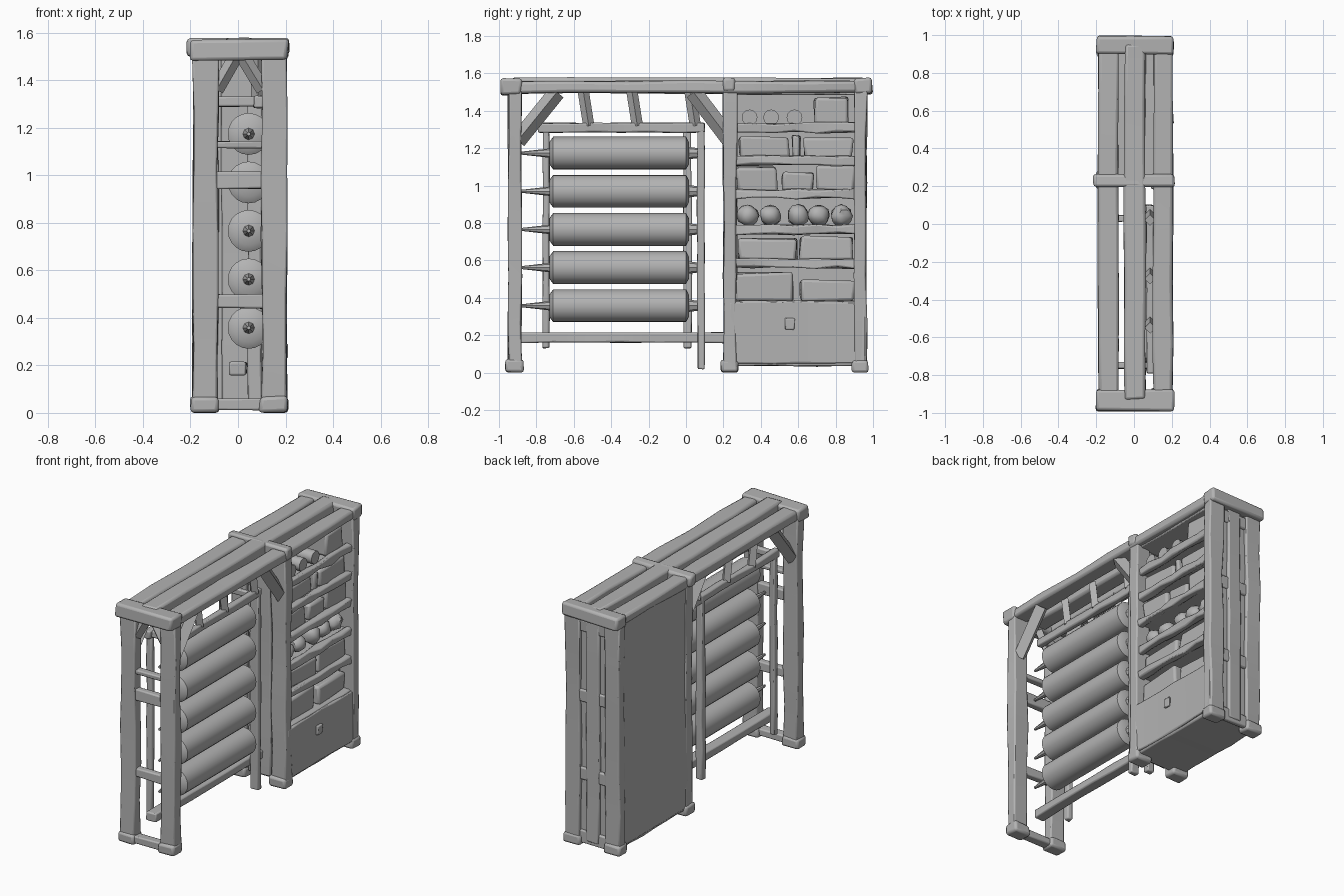
import bpy, bmesh, math, random
from mathutils import Vector

random.seed(4)
if "Cube" in bpy.data.objects:
    bpy.data.objects.remove(bpy.data.objects["Cube"])

grey = bpy.data.materials.new("plain grey")
grey.use_nodes = True
grey.diffuse_color = (0.45, 0.45, 0.45, 1)
grey.node_tree.nodes["Principled BSDF"].inputs["Base Color"].default_value = grey.diffuse_color


def finish(name, bm, bevel=0.0):
    mesh = bpy.data.meshes.new(name)
    bm.normal_update()
    bm.to_mesh(mesh)
    bm.free()
    ob = bpy.data.objects.new(name, mesh)
    bpy.context.collection.objects.link(ob)
    mesh.materials.append(grey)
    if bevel:
        mod = ob.modifiers.new("worn edges", 'BEVEL')
        mod.width = bevel
        mod.segments = 2
    bpy.ops.object.select_all(action='DESELECT')
    ob.select_set(True)
    bpy.context.view_layer.objects.active = ob
    bpy.ops.object.shade_smooth_by_angle(angle=math.radians(40))
    return ob


def box(name, x, y, z, rough=0.004, bevel=0.008):
    """Hand-hewn block from (min, max) ranges, cut along its longest side."""
    lo, hi = Vector((x[0], y[0], z[0])), Vector((x[1], y[1], z[1]))
    size, mid = hi - lo, (lo + hi) / 2
    bm = bmesh.new()
    bmesh.ops.create_cube(bm, size=1)
    axis = max(range(3), key=lambda i: size[i])
    if size[axis] > 0.5:
        long_edges = [e for e in bm.edges if abs(e.verts[0].co[axis] - e.verts[1].co[axis]) > 0.5]
        bmesh.ops.subdivide_edges(bm, edges=long_edges, cuts=5)
    for v in bm.verts:
        v.co = mid + Vector(a * b for a, b in zip(v.co, size))
        v.co += Vector(random.uniform(-rough, rough) for _ in range(3))
        v.co.z = max(v.co.z, 0)
    return finish(name, bm, min(bevel, min(size) * 0.3))


def tube(name, start, end, r1, r2=None, sides=16):
    """Cylinder, cone or square strut between two points."""
    a, b = Vector(start), Vector(end)
    bm = bmesh.new()
    bmesh.ops.create_cone(bm, cap_ends=True, segments=sides, radius1=r1,
                          radius2=r1 if r2 is None else r2, depth=(b - a).length)
    turn = (b - a).to_track_quat('Z', 'Y')
    for v in bm.verts:
        v.co = (a + b) / 2 + turn @ v.co
    return finish(name, bm)


def lump(name, x, y, z, r):
    bm = bmesh.new()
    bmesh.ops.create_icosphere(bm, subdivisions=2, radius=r)
    for v in bm.verts:
        v.co = Vector((x, y, z)) + v.co * random.uniform(0.88, 1.1)
    return finish(name, bm)


SIDES = {"right": (-0.19, -0.085), "left": (0.10, 0.205)}
ROWS = {"front": (-0.95, -0.88), "middle": (0.2, 0.27), "back": (0.9, 0.965)}

# Main posts, feet, long top beams
for side, x in SIDES.items():
    for row, y in ROWS.items():
        box(f"{row}_{side}_post", x, y, (0.02, 1.51), 0.006)
        box(f"{row}_{side}_foot", (x[0] - 0.01, x[1] + 0.005),
            (y[0] - 0.015, y[1] + 0.01), (0, 0.07), bevel=0.015)
    box(f"{side}_top_beam", x, (-0.96, 0.97), (1.495, 1.56), 0.006, 0.015)
box("centre_top_beam", (-0.05, 0.06), (-0.93, 0.95), (1.5, 1.575), 0.006, 0.015)

# Cross caps over each pair of posts
box("front_cap", (-0.2, 0.21), (-0.99, -0.88), (1.485, 1.57), 0.006, 0.015)
box("middle_cap", (-0.215, 0.215), (0.2, 0.265), (1.5, 1.575), 0.006, 0.015)
box("back_cap", (-0.2, 0.21), (0.9, 0.995), (1.49, 1.575), 0.006, 0.015)

# Front end: rungs, sill and corner braces
for i, (z, h) in enumerate([(0.47, 0.03), (0.98, 0.037), (1.13, 0.015)]):
    box(f"front_rung_{i + 1}", (-0.1, 0.12), (-0.935, -0.89), (z - h, z + h))
box("front_sill", (-0.12, 0.14), (-0.95, -0.89), (0.01, 0.06))
for name, a, b in (("right", -0.09, -0.01), ("left", 0.105, 0.02)):
    tube(f"front_{name}_brace", (a, -0.915, 1.36), (b, -0.915, 1.5), 0.03, sides=4)

# Long corner braces and the single centre bottom rail
for side, x in SIDES.items():
    mid = sum(x) / 2
    tube(f"{side}_front_brace", (mid, -0.9, 1.24), (mid, -0.69, 1.5), 0.045, sides=4)
    tube(f"{side}_middle_brace", (mid, 0.23, 1.25), (mid, 0.04, 1.5), 0.045, sides=4)
box("bottom_rail", (-0.035, 0.035), (-0.9, 0.22), (0.16, 0.215))

# Hanging rack that carries the rolls
for side, x in (("right", -0.11), ("left", 0.085)):
    box(f"{side}_rack_rail", (x - 0.02, x + 0.02), (-0.79, 0.1), (1.285, 1.335))
    for i, y in enumerate((-0.54, -0.28, 0.03)):
        tube(f"{side}_hanger_{i + 1}", (x, y + 0.02, 1.32), (x, y - 0.01, 1.51), 0.03, sides=4)
box("right_rack_front_post", (-0.13, -0.09), (-0.765, -0.73), (0.13, 1.33))
box("right_rack_back_post", (-0.135, -0.09), (-0.015, 0.03), (0.13, 1.33))
box("left_rack_back_post", (0.04, 0.1), (0.06, 0.1), (0.02, 1.33))
for row, y in (("front", -0.75), ("back", 0.03)):
    box(f"{row}_rack_tie", (-0.11, 0.085), (y - 0.018, y + 0.018), (1.29, 1.33))

# Rolls with chamfered ends and pointed axles
ROLL_X = 0.045
for i in range(5):
    z = 0.358 + 0.204 * i
    n = i + 1
    tube(f"roll_{n}", (ROLL_X, -0.71, z), (ROLL_X, 0, z), 0.088, sides=20)
    tube(f"roll_front_end_{n}", (ROLL_X, -0.71, z), (ROLL_X, -0.73, z), 0.088, 0.06, 20)
    tube(f"roll_back_end_{n}", (ROLL_X, 0, z), (ROLL_X, 0.015, z), 0.088, 0.06, 20)
    tube(f"front_axle_{n}", (ROLL_X, -0.72, z), (ROLL_X, -0.88, z), 0.026, 0.008, 8)
    tube(f"back_axle_{n}", (ROLL_X, 0, z), (ROLL_X, 0.1, z), 0.035, 0.022, 8)

# Cabinet shell
box("cabinet_side_panel", (-0.185, -0.165), (0.25, 0.95), (0.05, 1.51), 0.004)
box("cabinet_inner_wall", (-0.17, 0.17), (0.225, 0.25), (0.05, 1.5), 0.003)
box("cabinet_end_wall", (-0.17, 0.17), (0.915, 0.94), (0.05, 1.5), 0.003)
box("cabinet_roof", (-0.17, 0.17), (0.25, 0.93), (1.485, 1.505), 0.002)
box("end_centre_plank", (-0.04, 0.055), (0.93, 0.96), (0.04, 1.5))
box("wall_centre_plank", (-0.07, 0.09), (0.205, 0.235), (0.05, 1.5))
for i, z in enumerate((0.06, 0.47, 0.98, 1.44)):
    box(f"end_rung_{i + 1}", (-0.12, 0.14), (0.925, 0.955), (z - 0.04, z + 0.04))

# Closed chest at the bottom, with a door and small latch
box("chest", (-0.18, 0.185), (0.23, 0.94), (0.035, 0.385))
box("chest_door", (0.18, 0.2), (0.235, 0.955), (0.05, 0.38), 0.005)
box("chest_latch", (0.195, 0.21), (0.53, 0.58), (0.23, 0.29), 0.005)

# Shelves with a front lip
for i, z in enumerate((0.585, 0.765, 0.955, 1.135, 1.31)):
    box(f"shelf_{i + 1}", (-0.17, 0.17), (0.24, 0.92), (z - 0.014, z + 0.014))
    box(f"shelf_lip_{i + 1}", (0.15, 0.19), (0.25, 0.92), (z - 0.024, z + 0.024), 0.009)

# Stored boxes: shelf base height, then (start, end, height)
STOCK = {0.385: [(0.27, 0.57, 0.15), (0.61, 0.9, 0.11)],
         0.60: [(0.28, 0.59, 0.12), (0.61, 0.89, 0.13)],
         0.97: [(0.27, 0.49, 0.13), (0.51, 0.68, 0.1), (0.7, 0.9, 0.13)],
         1.15: [(0.28, 0.55, 0.11), (0.57, 0.61, 0.12), (0.63, 0.89, 0.11)],
         1.325: [(0.69, 0.87, 0.15)]}
for row, (base, items) in enumerate(STOCK.items()):
    for i, (a, b, h) in enumerate(items):
        box(f"stored_box_{row + 1}_{i + 1}", (-0.1, 0.155), (a, b), (base, base + h), 0.009, 0.015)

# Round goods
for i, y in enumerate((0.34, 0.455, 0.58)):
    tube(f"stored_jar_{i + 1}", (-0.1, y, 1.365), (0.155, y, 1.365), 0.042, sides=12)
for i, y in enumerate((0.33, 0.45, 0.6, 0.71, 0.83)):
    for j, x in enumerate((0.0, 0.11)):
        lump(f"stored_lump_{i + 1}_{j + 1}", x, y, 0.84, 0.058)
